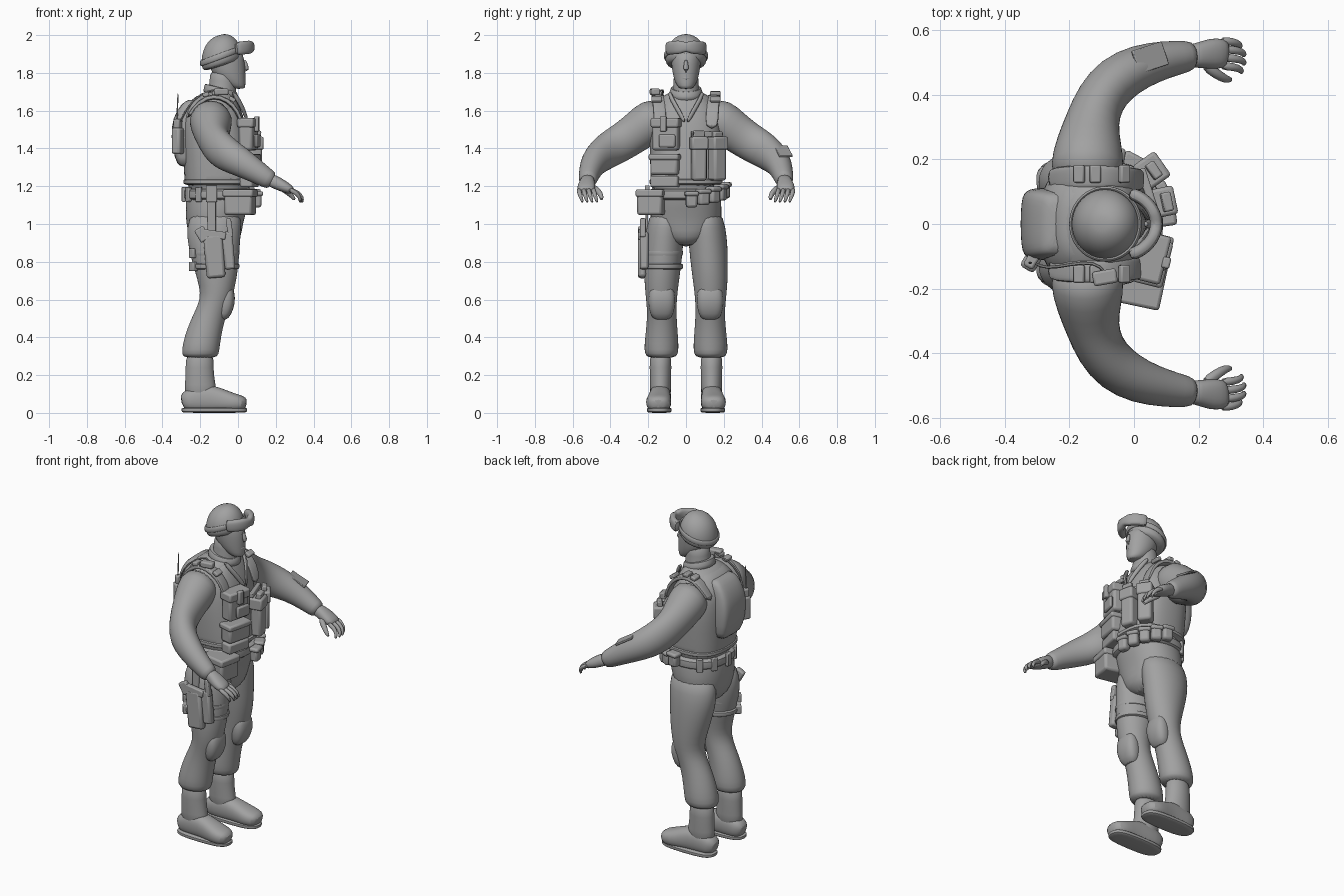
import bpy, bmesh, math
from mathutils import Vector, Matrix

mat = bpy.data.materials.new("plain grey")
mat.diffuse_color = (0.36, 0.36, 0.36, 1)


def finish(name, bm, subsurf=0, bevel=0.0, angle=45):
    bmesh.ops.recalc_face_normals(bm, faces=bm.faces)
    me = bpy.data.meshes.new(name)
    bm.to_mesh(me)
    bm.free()
    me.materials.append(mat)
    ob = bpy.data.objects.new(name, me)
    bpy.context.collection.objects.link(ob)
    if bevel:
        m = ob.modifiers.new("bevel", 'BEVEL')
        m.width, m.segments = bevel, 2
    if subsurf:
        m = ob.modifiers.new("smooth", 'SUBSURF')
        m.levels = m.render_levels = subsurf
    bpy.context.view_layer.objects.active = ob
    ob.select_set(True)
    bpy.ops.object.shade_smooth_by_angle(angle=math.radians(angle))
    ob.select_set(False)
    return ob


def skin(name, rings, closed=False, subsurf=1):
    """Bridge rings of points into one surface, with capped ends."""
    bm = bmesh.new()
    vs = [[bm.verts.new(p) for p in r] for r in rings]
    n = len(vs[0])
    pairs = list(zip(vs, vs[1:])) + ([(vs[-1], vs[0])] if closed else [])
    for a, b in pairs:
        for i in range(n):
            j = (i + 1) % n
            bm.faces.new((a[i], a[j], b[j], b[i]))
    if not closed:
        bm.faces.new(vs[0])
        bm.faces.new(vs[-1])
    return finish(name, bm, subsurf)


def section(n, p):
    for i in range(n):
        t = 2 * math.pi * i / n
        c, s = math.cos(t), math.sin(t)
        yield (math.copysign(abs(c) ** (2 / p), c), math.copysign(abs(s) ** (2 / p), s))


def loft(name, rows, y=0.0, p=2.0, n=20, tilt=0.0, subsurf=1):
    """Stack level rings: (z, x centre, x radius, y radius[, y centre])."""
    rings = []
    for z, x, rx, ry, *o in rows:
        yc = o[0] if o else y
        rings.append([(x + c * rx, yc + s * ry, z + tilt * c * rx) for c, s in section(n, p)])
    return skin(name, rings, subsurf=subsurf)


def tube(name, rows, p=2.0, n=12, closed=False, subsurf=1):
    """Sweep along a path: (x, y, z, sideways radius, upward radius)."""
    pts = [Vector(r[:3]) for r in rows]
    m, rings = len(pts), []
    for i, r in enumerate(rows):
        a = pts[(i - 1) % m] if closed or i else pts[0]
        b = pts[(i + 1) % m] if closed or i < m - 1 else pts[-1]
        t = (b - a).normalized()
        side = t.cross(Vector((0, 0, 1) if abs(t.z) < 0.95 else (1, 0, 0))).normalized()
        up = side.cross(t)
        rings.append([pts[i] + side * c * r[3] + up * s * r[4] for c, s in section(n, p)])
    return skin(name, rings, closed, subsurf)


def box(name, loc, size, rz=0, ry=0, rx=0, bevel=0.01):
    bm = bmesh.new()
    rot = (Matrix.Rotation(math.radians(rz), 4, 'Z') @ Matrix.Rotation(math.radians(ry), 4, 'Y')
           @ Matrix.Rotation(math.radians(rx), 4, 'X'))
    bmesh.ops.create_cube(bm, size=1, matrix=Matrix.Translation(loc) @ rot @ Matrix.Diagonal((*size, 1)))
    return finish(name, bm, bevel=bevel)


def pouch(name, loc, size, rz=0):
    box(name, loc, size, rz, bevel=0.014)
    flap = (loc[0], loc[1], loc[2] + size[2] * 0.36)
    box(name + "_flap", flap, (size[0] + .014, size[1] + .012, size[2] * 0.3), rz, bevel=0.01)


# Head, neck and face
loft("head", [(1.715, .005, .03, .03), (1.73, -.01, .05, .048), (1.77, -.04, .08, .066),
              (1.82, -.055, .095, .075), (1.87, -.06, .095, .08), (1.93, -.07, .09, .08)])
loft("neck", [(1.62, -.09, .09, .085), (1.69, -.085, .075, .072), (1.76, -.08, .07, .066), (1.82, -.08, .07, .066)])
tube("nose", [(.035, 0, 1.87, .009, .008), (.043, 0, 1.84, .012, .01), (.05, 0, 1.815, .018, .013), (.036, 0, 1.803, .014, .008)])
tube("lips", [(.018, -.03, 1.77, .012, .006), (.036, 0, 1.772, .012, .011), (.018, .03, 1.77, .012, .006)])
loft("cap", [(1.835, -.085, .092, .092), (1.85, -.085, .105, .108), (1.885, -.088, .108, .112),
             (1.925, -.092, .1, .105), (1.965, -.097, .08, .082), (1.99, -.1, .05, .05), (2.0, -.1, .02, .02)], tilt=.3)

# Goggles on the cap with a strap running round the back
arc = [math.radians(a) for a in range(-75, 76, 15)]
tube("goggles", [(-.045 + .115 * math.cos(a), .1 * math.sin(a), 1.925 + .012 * math.cos(a),
                  .02, .036 - .014 * max(0, 1 - abs(a) * 4)) for a in arc], p=3)
tube("goggle_strap", [(-.088 + .108 * math.cos(a), .112 * math.sin(a), 1.89 + .04 * math.cos(a), .007, .017)
                      for a in [math.tau * i / 24 for i in range(24)]], n=8, closed=True)

# Torso: shirt, vest and collar
loft("shirt", [(1.1, -.1, .17, .18), (1.25, -.1, .165, .175), (1.4, -.115, .165, .185), (1.55, -.13, .155, .195),
               (1.63, -.135, .13, .185), (1.675, -.12, .1, .125), (1.705, -.1, .075, .08)], p=2.3, n=24)
loft("vest", [(1.2, -.1, .17, .178), (1.21, -.1, .185, .188), (1.3, -.107, .18, .19), (1.42, -.12, .178, .195),
              (1.54, -.13, .17, .19), (1.61, -.135, .15, .172), (1.665, -.125, .115, .13), (1.69, -.115, .09, .095)],
     p=2.6, n=24)
loft("collar", [(1.66, -.095, .1, .098), (1.7, -.088, .092, .088), (1.725, -.092, .085, .08), (1.72, -.092, .07, .068)], tilt=-.25)

# Back pack panel
loft("back_pack", [(1.3, -.27, .04, .085), (1.34, -.28, .055, .105), (1.46, -.285, .072, .115),
                   (1.56, -.28, .068, .11), (1.64, -.25, .05, .1), (1.66, -.23, .03, .08)], p=4, n=16)
loft("vest_hem", [(1.205, -.1, .178, .185), (1.212, -.1, .192, .196), (1.235, -.1, .192, .196), (1.242, -.1, .178, .185)], p=2.6, n=24)

# Hips and belt
loft("hips", [(.88, -.115, .09, .06), (.93, -.12, .14, .14), (1.0, -.125, .15, .19), (1.08, -.115, .165, .19),
              (1.16, -.1, .175, .185), (1.2, -.1, .16, .17)], p=2.2, n=24)
loft("belt", [(1.125, -.1, .17, .18), (1.128, -.1, .188, .2), (1.185, -.1, .188, .2), (1.188, -.1, .17, .18)], p=2.3, n=24)

for s, side in ((1, "left"), (-1, "right")):
    # Trouser leg with a full cuff
    loft(side + "_leg", [(1.08, -.115, .13, .085, s * .1), (.98, -.128, .148, .102, s * .11), (.88, -.128, .138, .104, s * .118),
                         (.76, -.115, .118, .098, s * .125), (.67, -.11, .095, .09, s * .13), (.6, -.115, .085, .082, s * .13),
                         (.53, -.145, .088, .078, s * .128), (.45, -.175, .095, .083, s * .128), (.36, -.195, .1, .092, s * .13),
                         (.31, -.2, .1, .09, s * .13), (.29, -.2, .085, .07, s * .13)])
    # Knee pad
    loft(side + "_knee_pad", [(.49, -.085, .025, .04), (.52, -.075, .04, .062), (.58, -.065, .052, .074),
                              (.64, -.062, .045, .07), (.68, -.06, .025, .05)], y=s * .128, p=2.6, n=16)
    # Boot
    loft(side + "_boot_shaft", [(.33, -.2, .075, .06), (.24, -.205, .074, .058), (.15, -.2, .08, .056), (.06, -.195, .095, .058)], y=s * .135)
    tube(side + "_boot_foot", [(-.3, s * .135, .055, .035, .035), (-.27, s * .135, .065, .057, .06), (-.18, s * .136, .08, .06, .08),
                               (-.1, s * .14, .07, .06, .065), (-.03, s * .145, .055, .071, .05), (.025, s * .147, .05, .062, .042),
                               (.046, s * .147, .045, .03, .025)], p=2.5, n=16)
    loft(side + "_boot_sole", [(0, -.125, .165, .055), (.004, -.125, .175, .066), (.025, -.125, .177, .068), (.03, -.125, .165, .055)],
         y=s * .142, p=3)
    # Sleeve
    tube(side + "_sleeve", [(-.145, s * .12, 1.565, .1, .1), (-.145, s * .18, 1.55, .118, .118), (-.14, s * .25, 1.495, .102, .108),
                            (-.13, s * .32, 1.445, .083, .102), (-.105, s * .39, 1.405, .078, .1), (-.055, s * .45, 1.365, .078, .092),
                            (.02, s * .49, 1.325, .07, .078), (.1, s * .51, 1.275, .058, .062), (.165, s * .52, 1.235, .05, .052),
                            (.185, s * .52, 1.225, .04, .042)], n=20)
    # Glove: palm, cuff, four curled fingers and thumb
    tube(side + "_palm", [(.16, s * .52, 1.238, .036, .036), (.2, s * .522, 1.22, .04, .036), (.24, s * .528, 1.2, .05, .032),
                          (.275, s * .528, 1.182, .048, .026), (.29, s * .526, 1.172, .036, .016)], p=2.4)
    for i in range(4):
        y = .568 - i * .026
        d = (0, .012, .012, .004)[i]
        tube(f"{side}_finger_{i}", [(.265, s * y, 1.185, .014, .014), (.305 + d, s * (y - .003), 1.168, .014, .014),
                                    (.33 + d, s * (y - .012), 1.14, .012, .012), (.328 + d, s * (y - .022), 1.112, .009, .009)], n=8)
    tube(side + "_thumb", [(.215, s * .495, 1.2, .018, .018), (.255, s * .465, 1.175, .018, .018),
                           (.285, s * .447, 1.15, .014, .014), (.302, s * .447, 1.125, .009, .009)], n=8)
    # Shoulder strap with buckles, and shirt lapel
    tube(side + "_shoulder_strap", [(.03, s * .135, 1.5, .035, .01), (.0, s * .14, 1.6, .035, .012), (-.06, s * .145, 1.66, .035, .014),
                                    (-.13, s * .148, 1.68, .036, .014), (-.2, s * .145, 1.655, .036, .014), (-.27, s * .14, 1.56, .035, .012)], p=4)
    for x, z, tip in ((-.03, 1.66, 32), (-.12, 1.692, 5), (-.17, 1.685, -15)):
        box(side + "_strap_buckle", (x, s * .155, z), (.035, .055, .022), ry=tip, bevel=.006)
    tube(side + "_lapel", [(.052, s * .005, 1.535, .006, .012), (.032, s * .04, 1.6, .01, .014), (.0, s * .075, 1.66, .012, .015),
                           (-.03, s * .088, 1.7, .012, .012)], n=8)

# Chest pouches, right half
pouch("upper_chest_pouch", (.055, -.105, 1.475), (.075, .14, .17), -14)
box("chest_pouch_pocket", (.102, -.1, 1.44), (.02, .09, .07), -14)
box("chest_pouch_clip", (.1, -.12, 1.53), (.025, .035, .08), -14, bevel=.006)
pouch("lower_chest_pouch", (.06, -.11, 1.315), (.08, .15, .11), -14)
box("lower_chest_flap", (.06, -.11, 1.225), (.07, .15, .06), -14)

# Magazine pouches, left half
pouch("inner_magazine_pouch", (.09, .068, 1.345), (.065, .078, .23), 12)
pouch("outer_magazine_pouch", (.055, .165, 1.345), (.07, .08, .23), 35)
box("inner_magazine", (.1, .068, 1.46), (.03, .06, .07), 12, ry=8, bevel=.006)
box("outer_magazine", (.06, .165, 1.46), (.03, .055, .06), 35, ry=8, bevel=.006)
box("chest_label", (.045, .1, 1.475), (.025, .15, .03), 18, bevel=.005)

# Belt kit
pouch("large_belt_pouch", (.012, -.18, 1.115), (.15, .135, .135), -12)
for i, a in enumerate((8, 26, 44, 62, 80)):
    t = math.radians(a)
    pouch(f"belt_pouch_{i}", (-.1 + .2 * math.cos(t), .21 * math.sin(t), 1.13 + .012 * i), (.05, .06, .085), a)
for a in (125, 150, 180, 210, 235):
    t = math.radians(a)
    box("belt_loop", (-.1 + .188 * math.cos(t), .2 * math.sin(t), 1.157), (.02, .035, .08), a, bevel=.005)
box("side_belt_clip", (-.14, -.205, 1.16), (.06, .025, .09), bevel=.006)

# Thigh holster, pistol and straps on the right leg
box("holster_hanger", (-.14, -.208, 1.03), (.045, .015, .24), bevel=.005)
box("holster", (-.125, -.232, .83), (.1, .045, .23), ry=-5, bevel=.015)
box("holster_pouch", (-.05, -.222, .86), (.055, .045, .2), ry=-5, bevel=.012)
box("pistol_slide", (-.125, -.238, .945), (.12, .03, .04), ry=8, bevel=.006)
box("pistol_grip", (-.19, -.238, .945), (.055, .03, .075), ry=-30, bevel=.008)
box("spare_magazine", (-.045, -.228, .98), (.028, .03, .1), ry=-8, bevel=.006)
for z in (.775, .845):
    loft("thigh_strap", [(z - .018, -.12, .11, .09), (z - .016, -.12, .13, .107), (z + .016, -.121, .134, .109), (z + .018, -.121, .11, .09)], y=-.121)
    box("strap_buckle", (-.235, -.165, z), (.04, .04, .05), 40, bevel=.006)

# Radio with antenna and cable
box("radio", (-.318, -.115, 1.44), (.05, .06, .14), -30, bevel=.012)
box("radio_top", (-.318, -.115, 1.53), (.035, .045, .05), -30, bevel=.008)
tube("antenna", [(-.325, -.12, 1.53, .006, .006), (-.32, -.12, 1.62, .004, .004), (-.318, -.12, 1.7, .004, .004)], n=6)
tube("radio_cable", [(-.31, -.12, 1.53, .006, .006), (-.27, -.14, 1.62, .006, .006), (-.2, -.125, 1.69, .006, .006),
                     (-.12, -.115, 1.715, .006, .006), (-.09, -.15, 1.7, .006, .006)], n=6)
box("microphone", (-.09, -.165, 1.7), (.075, .045, .035), 10, bevel=.008)

# Forearm panel on the left sleeve
box("forearm_panel", (.05, .515, 1.385), (.11, .075, .012), 18, ry=30, bevel=.003)
